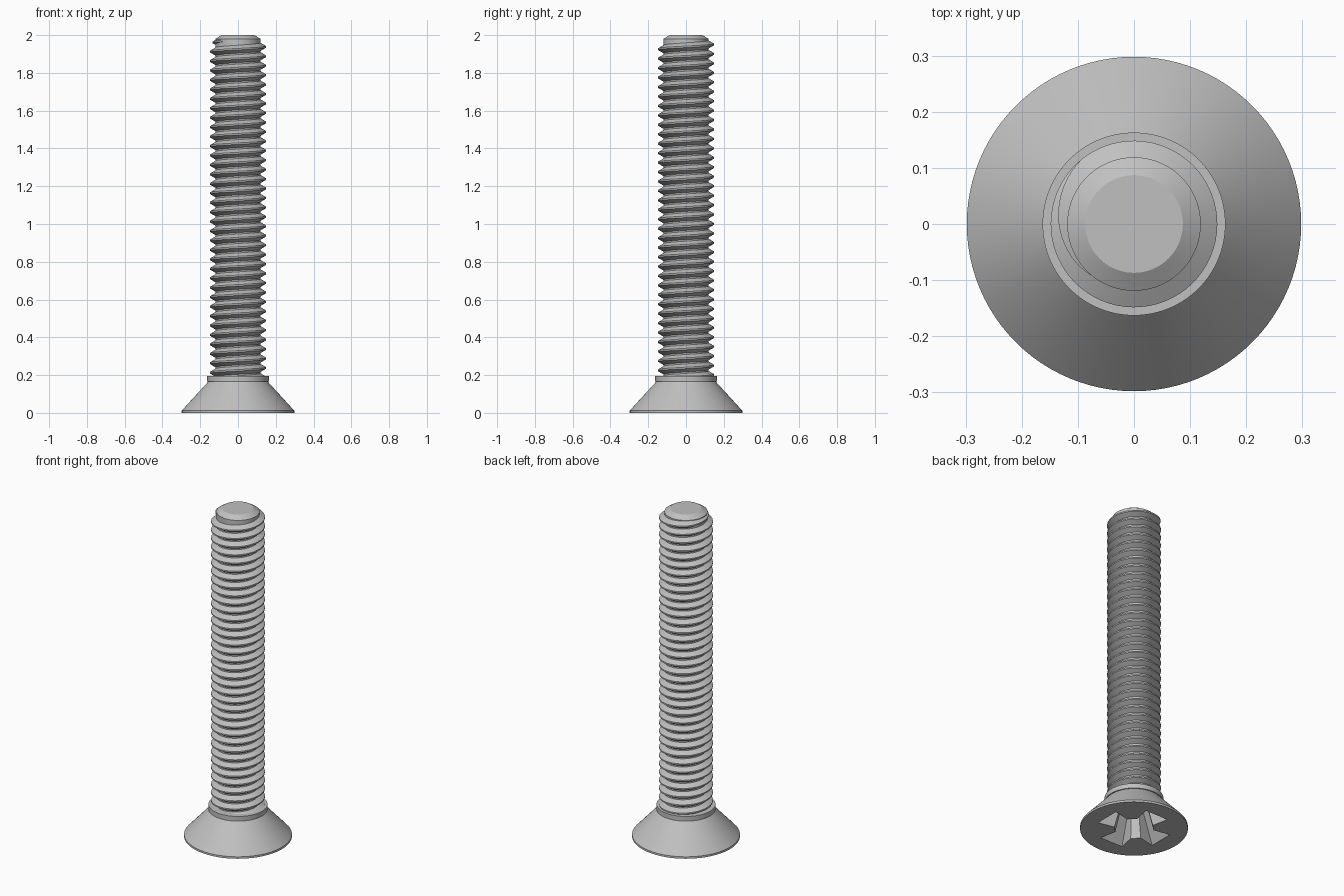
import bpy, bmesh
from math import pi, sin, cos, radians

cube = bpy.data.objects.get("Cube")
if cube:
    bpy.data.objects.remove(cube, do_unlink=True)

SIDES = 96
CORE_R, CREST_R = 0.119, 0.148
PITCH, TURNS = 0.05, 36

steel = bpy.data.materials.new("grey steel")
steel.use_nodes = True
grey = (0.53, 0.53, 0.53, 1)
steel.diffuse_color = grey
steel.node_tree.nodes["Principled BSDF"].inputs["Base Color"].default_value = grey


def make_object(name, bm):
    bmesh.ops.recalc_face_normals(bm, faces=bm.faces)
    mesh = bpy.data.meshes.new(name)
    bm.to_mesh(mesh)
    bm.free()
    mesh.materials.append(steel)
    obj = bpy.data.objects.new(name, mesh)
    bpy.context.collection.objects.link(obj)
    return obj


def activate(obj):
    bpy.ops.object.select_all(action='DESELECT')
    obj.select_set(True)
    bpy.context.view_layer.objects.active = obj


def smooth(obj):
    activate(obj)
    bpy.ops.object.shade_smooth_by_angle(angle=radians(22))


def loft(name, rings, closed=True):
    """Skin a list of point rings and cap both ends."""
    bm = bmesh.new()
    rows = [[bm.verts.new(p) for p in ring] for ring in rings]
    for low, high in zip(rows, rows[1:]):
        n = len(low)
        for i in range(n):
            j = (i + 1) % n
            bm.faces.new((low[i], low[j], high[j], high[i]))
    bm.faces.new(rows[0][::-1])
    bm.faces.new(rows[-1])
    return make_object(name, bm)


def lathe(name, profile):
    angles = [2 * pi * i / SIDES for i in range(SIDES)]
    return loft(name, [[(r * cos(a), r * sin(a), z) for a in angles] for r, z in profile])


# Countersunk head with a thin rim and a collar
head = lathe("countersunk_head", [(0.298, 0), (0.298, 0.012), (0.158, 0.165),
                                  (0.163, 0.166), (0.163, 0.195)])


# Tapered cross-shaped driver recess, cut into the underside
def cross_ring(z, length, width, a, b):
    ring = []
    for k in range(4):
        c, s = round(cos(k * pi / 2)), round(sin(k * pi / 2))
        for x, y in ((a, -b), (length, -width), (length, width), (a, b)):
            ring.append((x * c - y * s, x * s + y * c, z))
    return ring


cutter = loft("recess_cutter", [cross_ring(-0.01, 0.201, 0.079, 0.097, 0.057),
                                cross_ring(0.16, 0.10, 0.04, 0.062, 0.034)])
cutter.hide_render = True
cut = head.modifiers.new("driver_recess", 'BOOLEAN')
cut.operation = 'DIFFERENCE'
cut.solver = 'EXACT'
cut.object = cutter
activate(head)
bpy.ops.object.modifier_apply(modifier=cut.name)
bpy.data.objects.remove(cutter, do_unlink=True)
smooth(head)

# Shank core with a chamfered tip
smooth(lathe("shank_core", [(CORE_R, 0.18), (CORE_R, 1.98), (0.087, 2)]))

# Right-handed helical thread that fades into the core at the tip
fade_start, fade_end = radians(130), radians(230)
steps = TURNS * 64
start = fade_end - TURNS * 2 * pi
sections = []
for i in range(steps + 1):
    a = start + (fade_end - start) * i / steps
    z = 1.963 + PITCH * (a - pi) / (2 * pi)
    if z < 0.17:
        continue
    fade = min(1, (fade_end - a) / (fade_end - fade_start))
    crest = CORE_R + 0.0005 + (CREST_R - CORE_R) * fade
    half = 0.005 + 0.018 * fade
    outline = ((CORE_R - 0.003, -half), (crest, -0.004), (crest, 0.004), (CORE_R - 0.003, half))
    sections.append([(r * cos(a), r * sin(a), z + dz) for r, dz in outline])
smooth(loft("thread", sections))
